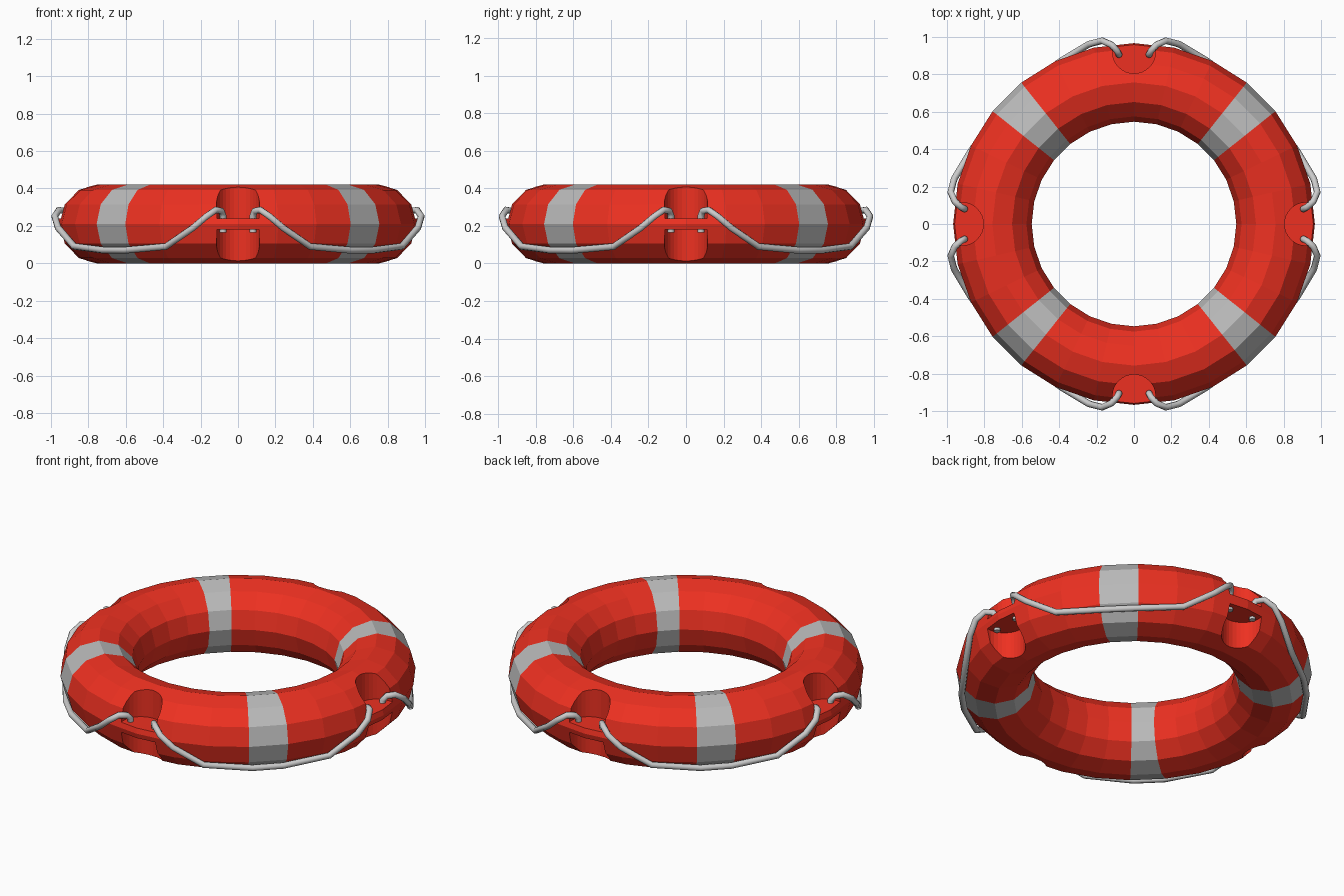
import bpy, math
from mathutils import Matrix, Vector

if "Cube" in bpy.data.objects:
    bpy.data.objects.remove(bpy.data.objects["Cube"])

def material(name, color):
    m = bpy.data.materials.new(name)
    m.diffuse_color = color
    m.use_nodes = True
    m.node_tree.nodes["Principled BSDF"].inputs["Base Color"].default_value = m.diffuse_color
    return m

red = material("red_foam", (0.85, 0.03, 0.015, 1))
grey = material("reflective_grey", (0.5, 0.5, 0.5, 1))

# Faceted ring: 28 segments around, 12 around the tube
bpy.ops.mesh.primitive_torus_add(major_segments=28, minor_segments=12,
                                 major_radius=0.757, minor_radius=0.21,
                                 location=(0, 0, 0.21))
ring = bpy.context.object
ring.name = "ring"
ring.data.materials.append(red)
ring.data.materials.append(grey)

# Reflective bands: the segment centred on each diagonal
for p in ring.data.polygons:
    a = math.degrees(math.atan2(p.center.y, p.center.x)) % 90
    p.material_index = 1 if abs(a - 45) < 3 else 0

# Round pockets above and below a thin shelf at the four rope anchors
def pocket_cutter(angle, z0, z1):
    bpy.ops.mesh.primitive_cylinder_add(
        vertices=32, radius=0.115, depth=z1 - z0,
        location=(0.92 * math.cos(angle), 0.92 * math.sin(angle), (z0 + z1) / 2))
    c = bpy.context.object
    c.name = "pocket_cutter"
    c.hide_render = True
    c.data.materials.append(red)
    return c

for k in range(4):
    for z0, z1 in ((0.24, 0.6), (-0.2, 0.18)):
        cutter = pocket_cutter(k * math.pi / 2, z0, z1)
        bpy.ops.object.select_all(action='DESELECT')
        bpy.context.view_layer.objects.active = ring
        ring.select_set(True)
        mod = ring.modifiers.new("pocket", 'BOOLEAN')
        mod.operation = 'DIFFERENCE'
        mod.solver = 'EXACT'
        mod.object = cutter
        bpy.ops.object.modifier_apply(modifier=mod.name)
        bpy.data.objects.remove(cutter, do_unlink=True)

# Grab rope: half a swag, mirrored across the diagonal, repeated four times
half = [(0.08, -0.905, 0.165), (0.08, -0.905, 0.255), (0.09, -0.925, 0.28),
        (0.12, -0.958, 0.285), (0.17, -0.98, 0.25), (0.24, -0.962, 0.19),
        (0.385, -0.875, 0.09), (0.6, -0.72, 0.07)]
path = half + [(-y, -x, z) for x, y, z in reversed(half)]

for k in range(4):
    curve = bpy.data.curves.new("grab_rope", 'CURVE')
    curve.dimensions = '3D'
    curve.bevel_depth = 0.018
    curve.bevel_resolution = 2
    curve.use_fill_caps = True
    spline = curve.splines.new('POLY')
    spline.points.add(len(path) - 1)
    turn = Matrix.Rotation(k * math.pi / 2, 3, 'Z')
    for pt, co in zip(spline.points, path):
        pt.co = (*(turn @ Vector(co)), 1)
    rope = bpy.data.objects.new(f"grab_rope_{k + 1}", curve)
    bpy.context.collection.objects.link(rope)
